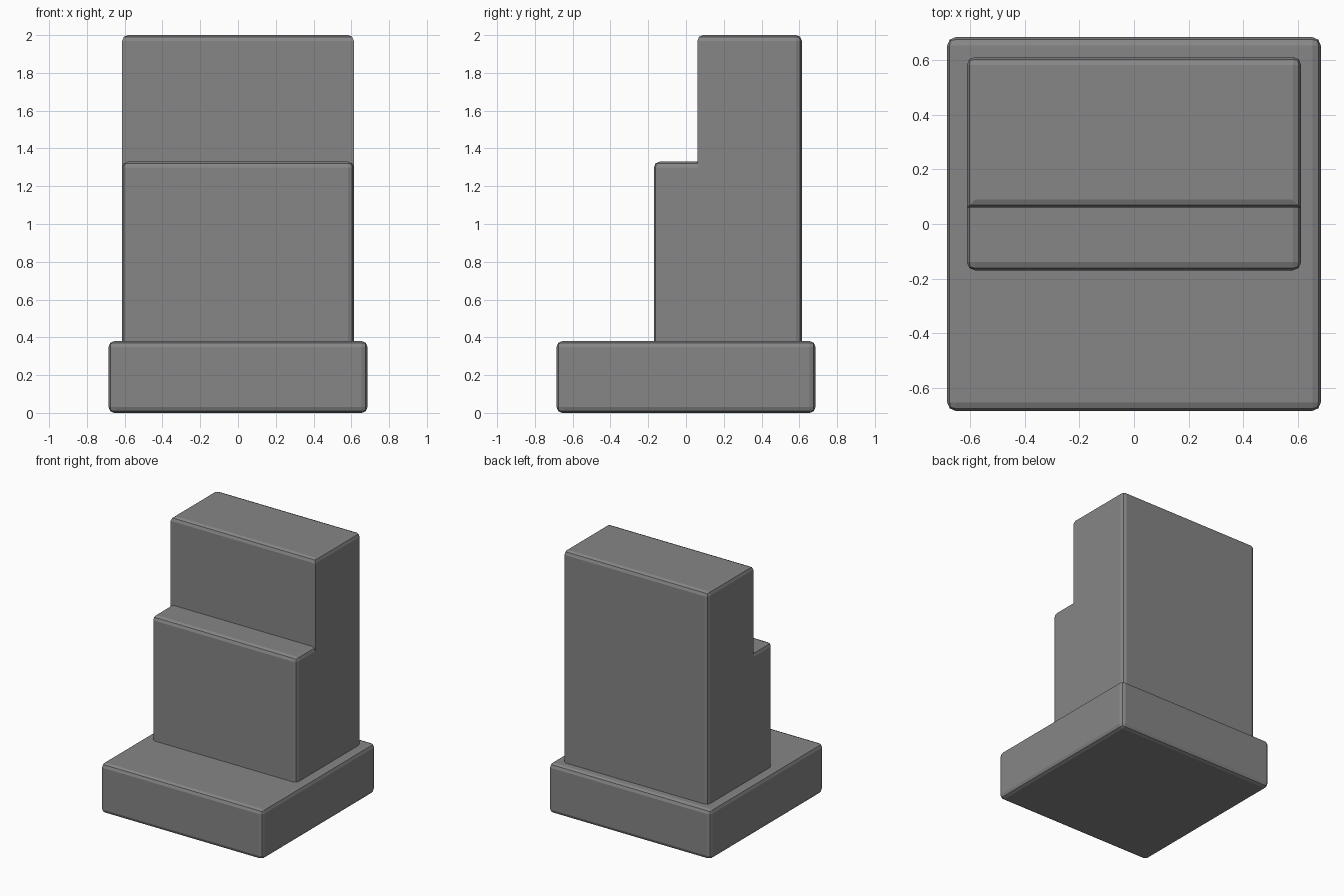
import bpy, bmesh

if "Cube" in bpy.data.objects:
    bpy.data.objects.remove(bpy.data.objects["Cube"])

BEVEL = 0.03

# Dark grey for every part
grey = bpy.data.materials.new("dark_grey")
grey.diffuse_color = (0.24, 0.24, 0.24, 1)
grey.use_nodes = True
grey.node_tree.nodes["Principled BSDF"].inputs["Base Color"].default_value = grey.diffuse_color


def rounded_block(name, half_width, y0, y1, z0, z1, keep_sharp=lambda a, b: False):
    """Box with faceted bevels on every edge that is not kept sharp."""
    bm = bmesh.new()
    bmesh.ops.create_cube(bm, size=1)
    for v in bm.verts:
        v.co = (v.co.x * 2 * half_width,
                y0 if v.co.y < 0 else y1,
                z0 if v.co.z < 0 else z1)
    edges = [e for e in bm.edges if not keep_sharp(e.verts[0].co, e.verts[1].co)]
    bmesh.ops.bevel(bm, geom=edges, offset=BEVEL, segments=2, profile=0.5,
                    affect='EDGES', clamp_overlap=True)
    mesh = bpy.data.meshes.new(name)
    bm.to_mesh(mesh)
    bm.free()
    mesh.materials.append(grey)
    obj = bpy.data.objects.new(name, mesh)
    bpy.context.collection.objects.link(obj)
    return obj


FRONT, STEP, BACK = -0.17, 0.06, 0.613
BOTTOM, LEDGE, TOP = 0.37, 1.33, 2.0


def at_bottom(a, b):
    return max(a.z, b.z) < BOTTOM + 0.01


def on_step(a, b):
    return all(abs(v.y - STEP) < 0.01 for v in (a, b))


# Square base slab
rounded_block("base", 0.685, -0.685, 0.685, 0, 0.38)

# Tall back block: front vertical edges stay sharp
rounded_block("tall_block", 0.613, STEP, BACK, BOTTOM, TOP,
              lambda a, b: at_bottom(a, b) or (on_step(a, b) and abs(a.z - b.z) > 0.1))

# Low front block: butts flush against the tall block
rounded_block("front_step", 0.613, FRONT, STEP, BOTTOM, LEDGE,
              lambda a, b: at_bottom(a, b) or on_step(a, b))
